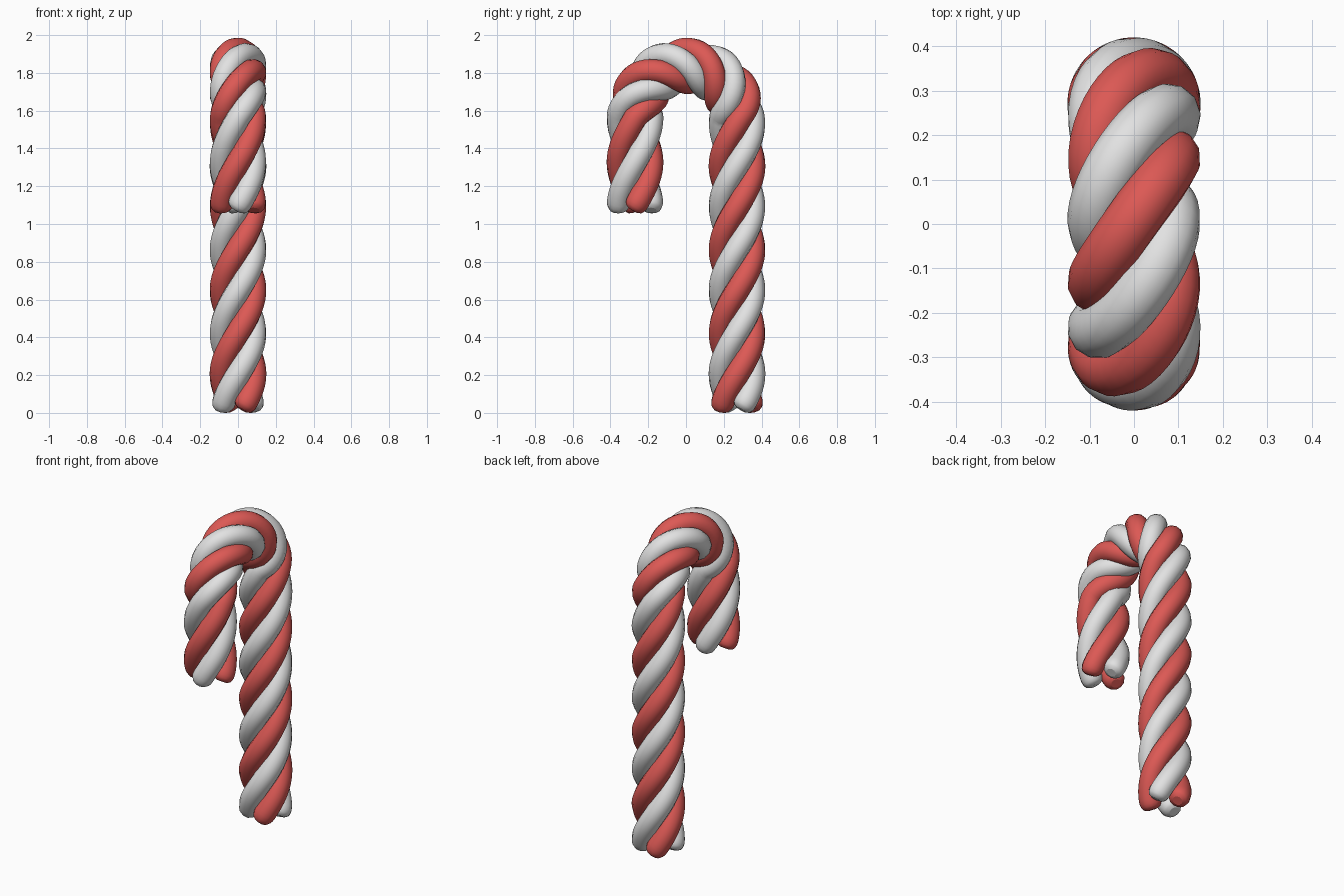
import bpy
from math import pi, sin, cos, radians, sqrt
from mathutils import Vector

if "Cube" in bpy.data.objects:
    bpy.data.objects.remove(bpy.data.objects["Cube"])

BEND, SPRING = 0.27, 1.58            # hook radius and height where the hook begins
ARC = pi * BEND
END = SPRING + ARC + 0.495           # path length to the tip of the short leg
HELIX, STRAND = 0.087, 0.063         # strand offset from the path, strand radius


def material(name, color):
    m = bpy.data.materials.new(name)
    m.diffuse_color = (*color, 1)
    m.use_nodes = True
    m.node_tree.nodes["Principled BSDF"].inputs["Base Color"].default_value = m.diffuse_color
    return m


def frame(s):
    """Centre of the cane path and its in-plane normal at length s."""
    if s < SPRING:
        return Vector((0, BEND, s)), Vector((0, 1, 0))
    if s < SPRING + ARC:
        a = (s - SPRING) / BEND
        n = Vector((0, cos(a), sin(a)))
        return Vector((0, 0, SPRING)) + n * BEND, n
    return Vector((0, -BEND, SPRING - (s - SPRING - ARC))), Vector((0, -1, 0))


def twist(s):
    """Twist in degrees; it is tighter around the hook."""
    if s < SPRING:
        return 735 + (s - SPRING) * 407
    if s < SPRING + ARC:
        return 735 + (s - SPRING) / ARC * 522
    return 1257 + (s - SPRING - ARC) * 385


def strand(name, phase, mat):
    start, n = 0.03, 170
    ends = [0, 0.008, 0.018, 0.032]   # extra rings for the rounded tips
    inner = [start + 0.05 + (END - start - 0.1) * i / n for i in range(n + 1)]
    path = [start + d for d in ends] + inner + [END - d for d in reversed(ends)]
    cu = bpy.data.curves.new(name, 'CURVE')
    cu.dimensions = '3D'
    cu.bevel_depth = STRAND
    cu.bevel_resolution = 4
    cu.use_fill_caps = True
    sp = cu.splines.new('POLY')
    sp.points.add(len(path) - 1)
    for p, s in zip(sp.points, path):
        c, out = frame(s)
        a = radians(twist(s) + phase)
        p.co = (*(c + HELIX * (Vector((cos(a), 0, 0)) + out * sin(a))), 1)
        d = min(s - start, END - s)
        k = max(0, 1 - d / 0.045)
        p.radius = 0.45 + 0.55 * sqrt(1 - k * k)
    ob = bpy.data.objects.new(name, cu)
    bpy.context.collection.objects.link(ob)
    bpy.ops.object.select_all(action='DESELECT')
    ob.select_set(True)
    bpy.context.view_layer.objects.active = ob
    bpy.ops.object.convert(target='MESH')
    ob = bpy.context.object
    ob.data.materials.clear()
    ob.data.materials.append(mat)
    for f in ob.data.polygons:
        f.material_index = 0
    bpy.ops.object.shade_smooth_by_angle(angle=radians(60))
    return ob


red = material("candy red", (0.72, 0.1, 0.09))
white = material("sugar white", (0.76, 0.76, 0.76))

# four twisted strands, alternating colours
strands = [strand(("red" if i % 2 == 0 else "white") + "_strand_" + str(i // 2 + 1),
                  90 * i, red if i % 2 == 0 else white) for i in range(4)]

# rest the lowest tip on the ground
low = min(v.co.z for o in strands for v in o.data.vertices)
for o in strands:
    for v in o.data.vertices:
        v.co.z -= low
